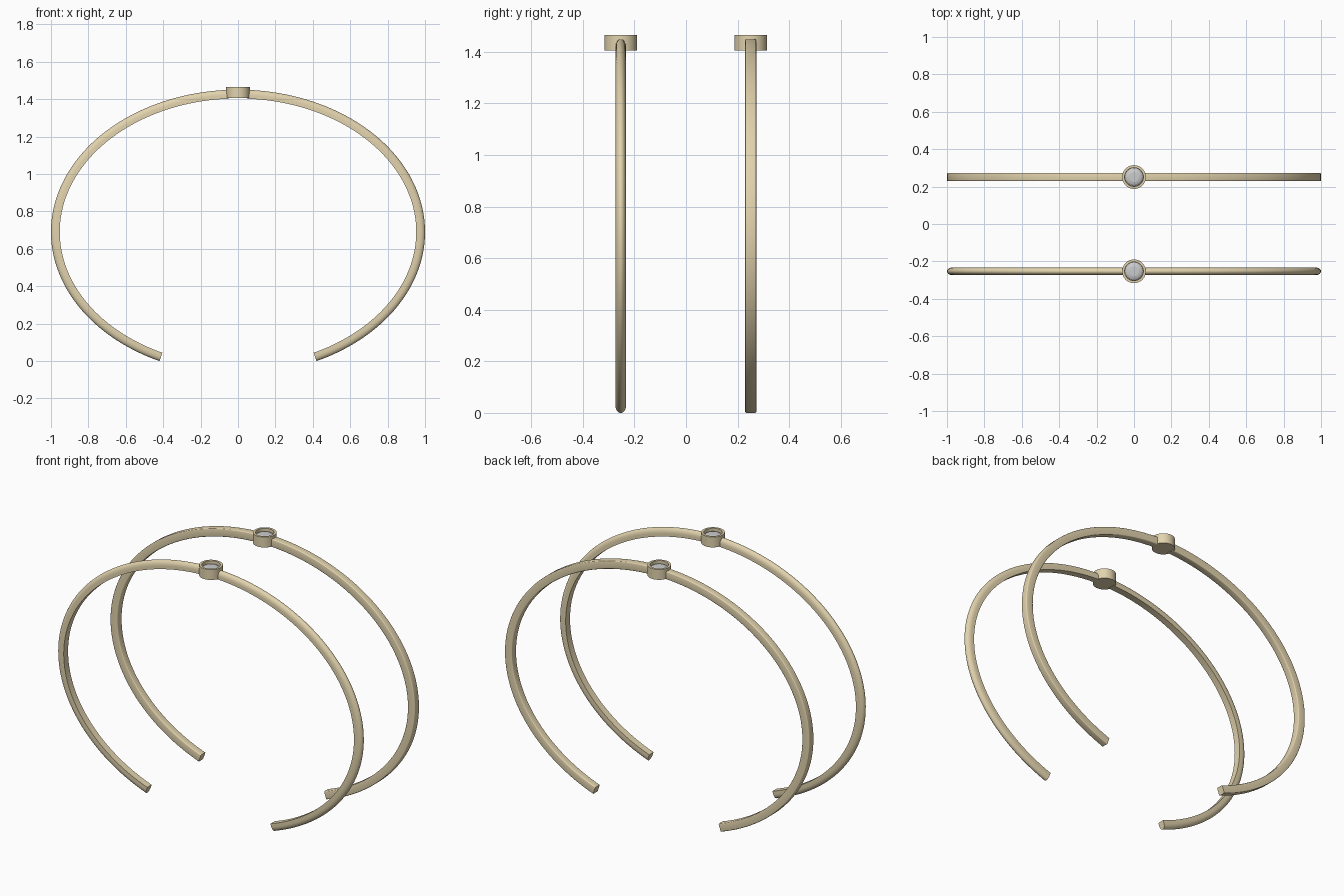
import bpy, bmesh
from math import sin, cos, pi, hypot, radians

if "Cube" in bpy.data.objects:
    bpy.data.objects.remove(bpy.data.objects["Cube"])

A, B, CZ = 0.9765, 0.737, 0.69      # centre line ellipse of the cuffs
T_START, T_END = 0.05, 2.706        # half sweep: from setting to open end
H = 0.0235                          # half thickness of the band


def material(name, color):
    m = bpy.data.materials.new(name)
    m.diffuse_color = color
    m.use_nodes = True
    m.node_tree.nodes["Principled BSDF"].inputs["Base Color"].default_value = m.diffuse_color
    return m


gold = material("gold", (0.76, 0.65, 0.42, 1))
clear = material("clear_stone", (0.86, 0.86, 0.88, 1))


def finish(name, bm, mat, angle=35):
    bmesh.ops.recalc_face_normals(bm, faces=bm.faces)
    me = bpy.data.meshes.new(name)
    bm.to_mesh(me)
    bm.free()
    me.materials.append(mat)
    ob = bpy.data.objects.new(name, me)
    bpy.context.collection.objects.link(ob)
    bpy.context.view_layer.objects.active = ob
    ob.select_set(True)
    bpy.ops.object.shade_smooth_by_angle(angle=radians(angle))
    ob.select_set(False)
    return ob


def cuff(name, profile, y, steps=72):
    # sweep the (width, outward) profile along half the ellipse, then mirror
    bm = bmesh.new()
    rings = []
    for i in range(steps + 1):
        t = T_START + (T_END - T_START) * i / steps
        nx, nz = sin(t) / A, cos(t) / B
        n = hypot(nx, nz)
        nx, nz = nx / n, nz / n
        rings.append([bm.verts.new((A * sin(t) + nx * o, y + w, CZ + B * cos(t) + nz * o))
                      for w, o in profile])
    k = len(profile)
    for r, s in zip(rings, rings[1:]):
        for j in range(k):
            bm.faces.new((r[j], r[(j + 1) % k], s[(j + 1) % k], s[j]))
    bm.faces.new(rings[0])
    bm.faces.new(rings[-1])
    ob = finish(name, bm, gold)
    mod = ob.modifiers.new("mirror", "MIRROR")
    mod.use_axis[0] = True
    mod.use_mirror_merge = False


def lathe(name, profile, y, mat, sides, angle=35):
    # revolve an (r, z) profile about the vertical axis; r = 0 makes a pole
    bm = bmesh.new()
    rings = []
    for r, z in profile:
        count = sides if r > 0 else 1
        rings.append([bm.verts.new((r * cos(2 * pi * i / sides), y + r * sin(2 * pi * i / sides), z))
                      for i in range(count)])
    for a, b in zip(rings, rings[1:]):
        for i in range(sides):
            j = (i + 1) % sides
            if len(a) == 1:
                bm.faces.new((a[0], b[j], b[i]))
            elif len(b) == 1:
                bm.faces.new((a[i], a[j], b[0]))
            else:
                bm.faces.new((a[i], a[j], b[j], b[i]))
    finish(name, bm, mat, angle)


# domed section: flat inside, rounded outside
domed = [(-0.0205, -H), (0.0205, -H)]
domed += [(0.0205 * cos(pi * i / 14), -0.006 + (H + 0.006) * sin(pi * i / 14)) for i in range(15)]

# square section with softened corners
square, W, R = [], 0.0215, 0.005
for q, (sx, sz) in enumerate([(1, 1), (-1, 1), (-1, -1), (1, -1)]):
    for i in range(4):
        a = pi / 2 * (q + i / 3)
        square.append((sx * (W - R) + R * cos(a), sz * (H - R) + R * sin(a)))

# closed cup with a rim, and a shallow cut stone inside
cup = [(0, 1.405), (0.0635, 1.405), (0.0635, 1.466), (0.05, 1.466), (0.05, 1.43), (0, 1.43)]
gem = [(0, 1.431), (0.05, 1.442), (0.05, 1.446), (0.04, 1.453), (0.027, 1.457), (0, 1.458)]

for side, section, y in (("front", domed, -0.253), ("back", square, 0.251)):
    cuff(side + "_cuff_band", section, y)
    lathe(side + "_stone_setting", cup, y, gold, 48)
    lathe(side + "_stone", gem, y, clear, 16, 12)
